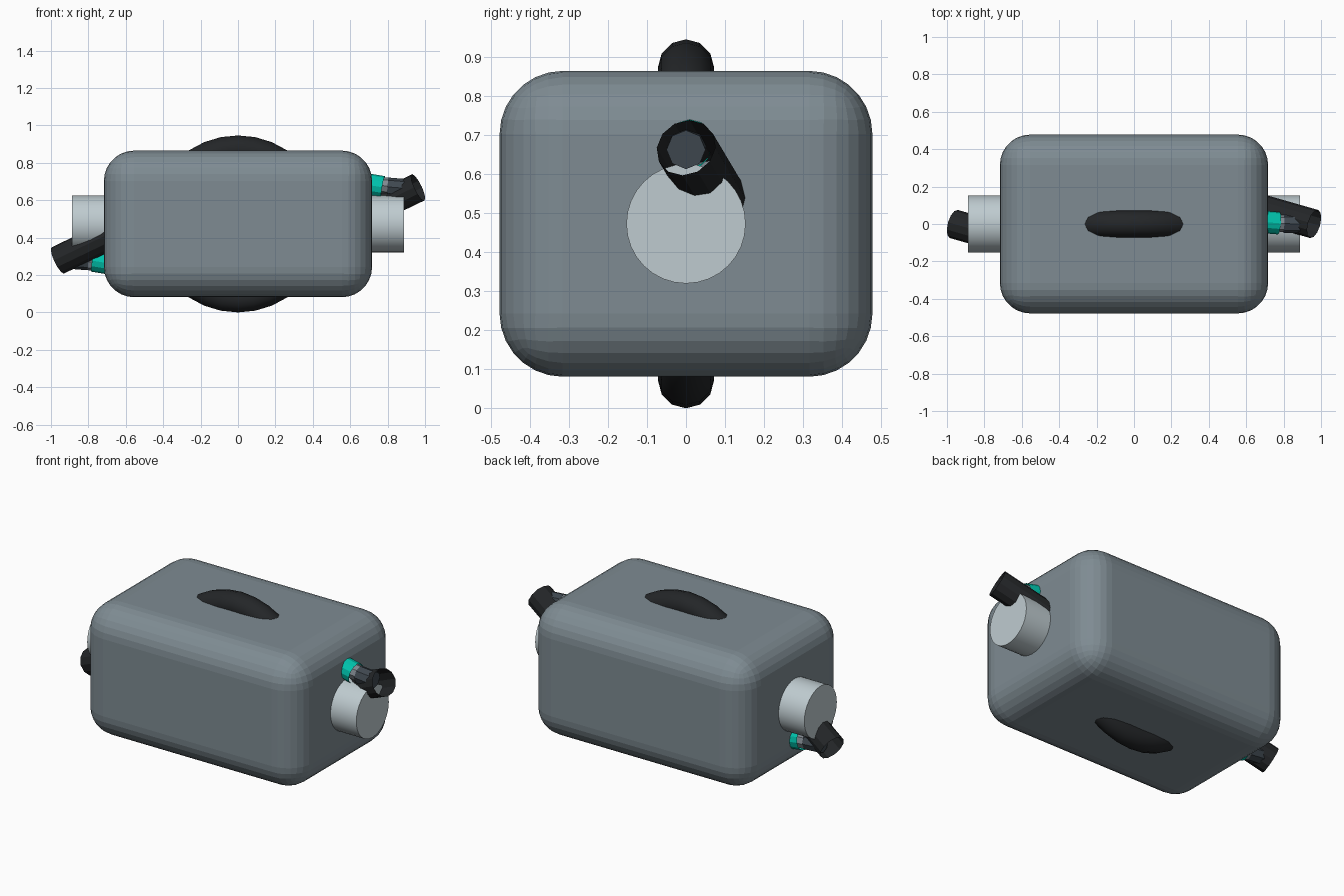
import bpy, bmesh, math
from mathutils import Vector

if "Cube" in bpy.data.objects:
    bpy.data.objects.remove(bpy.data.objects["Cube"])

CENTRE = Vector((0, 0, 0.473))

def mat(name, rgb):
    m = bpy.data.materials.new(name)
    m.diffuse_color = (*rgb, 1)
    m.use_nodes = True
    m.node_tree.nodes["Principled BSDF"].inputs["Base Color"].default_value = m.diffuse_color
    return m

slate = mat("slate", (0.21, 0.26, 0.29))
silver = mat("silver", (0.52, 0.60, 0.63))
black = mat("black", (0.017, 0.019, 0.021))
charcoal = mat("charcoal", (0.05, 0.065, 0.08))
steel = mat("steel", (0.22, 0.25, 0.28))
teal = mat("teal", (0.0, 0.55, 0.42))

def finish(ob, name, material, smooth=None):
    ob.name = name
    ob.data.materials.append(material)
    if smooth:
        bpy.ops.object.shade_smooth_by_angle(angle=math.radians(smooth))
    return ob

def tube(name, a, b, r, sides, material, caps='NGON', smooth=None):
    a, b = Vector(a), Vector(b)
    bpy.ops.mesh.primitive_cylinder_add(vertices=sides, radius=r, depth=(b - a).length,
                                        end_fill_type=caps, location=(a + b) / 2)
    ob = bpy.context.object
    ob.rotation_euler = (b - a).to_track_quat('Z', 'Y').to_euler()
    return finish(ob, name, material, smooth)

# Rounded body
bm = bmesh.new()
bmesh.ops.create_cube(bm, size=1)
bmesh.ops.scale(bm, vec=(1.434, 0.956, 0.784), verts=bm.verts)
bmesh.ops.bevel(bm, geom=bm.edges[:], offset=0.162, segments=7, profile=0.5, affect='EDGES')
me = bpy.data.meshes.new("body")
bm.to_mesh(me)
bm.free()
body = bpy.data.objects.new("body", me)
bpy.context.collection.objects.link(body)
body.location = CENTRE
finish(body, "body", slate)

# Dark ring poking out above and below
bpy.ops.mesh.primitive_torus_add(major_segments=32, minor_segments=12, major_radius=0.401,
                                 minor_radius=0.072, location=CENTRE,
                                 rotation=(math.pi / 2, 0, 0))
finish(bpy.context.object, "core_ring", black, 35)

# Axle through both ends
tube("axle", CENTRE - Vector((0.887, 0, 0)), CENTRE + Vector((0.887, 0, 0)), 0.153, 32,
     silver, smooth=30)

# Nozzles on both ends, point-mirrored through the body centre
for side, s in (("right", 1), ("left", -1)):
    def p(x, y, z):
        return CENTRE + s * Vector((x, y, z))
    tube(side + "_barrel", p(0.62, 0.098, 0.03), p(0.963, 0, 0.195), 0.078, 12, black, 'NOTHING')
    tube(side + "_collar", p(0.68, 0.012, 0.212), p(0.775, 0.004, 0.196), 0.060, 12, teal, 'NOTHING')
    tube(side + "_neck", p(0.68, 0.012, 0.214), p(0.825, 0, 0.200), 0.045, 8, steel)
    tube(side + "_sleeve", p(0.80, 0.002, 0.198), p(0.90, 0, 0.190), 0.050, 8, charcoal)
